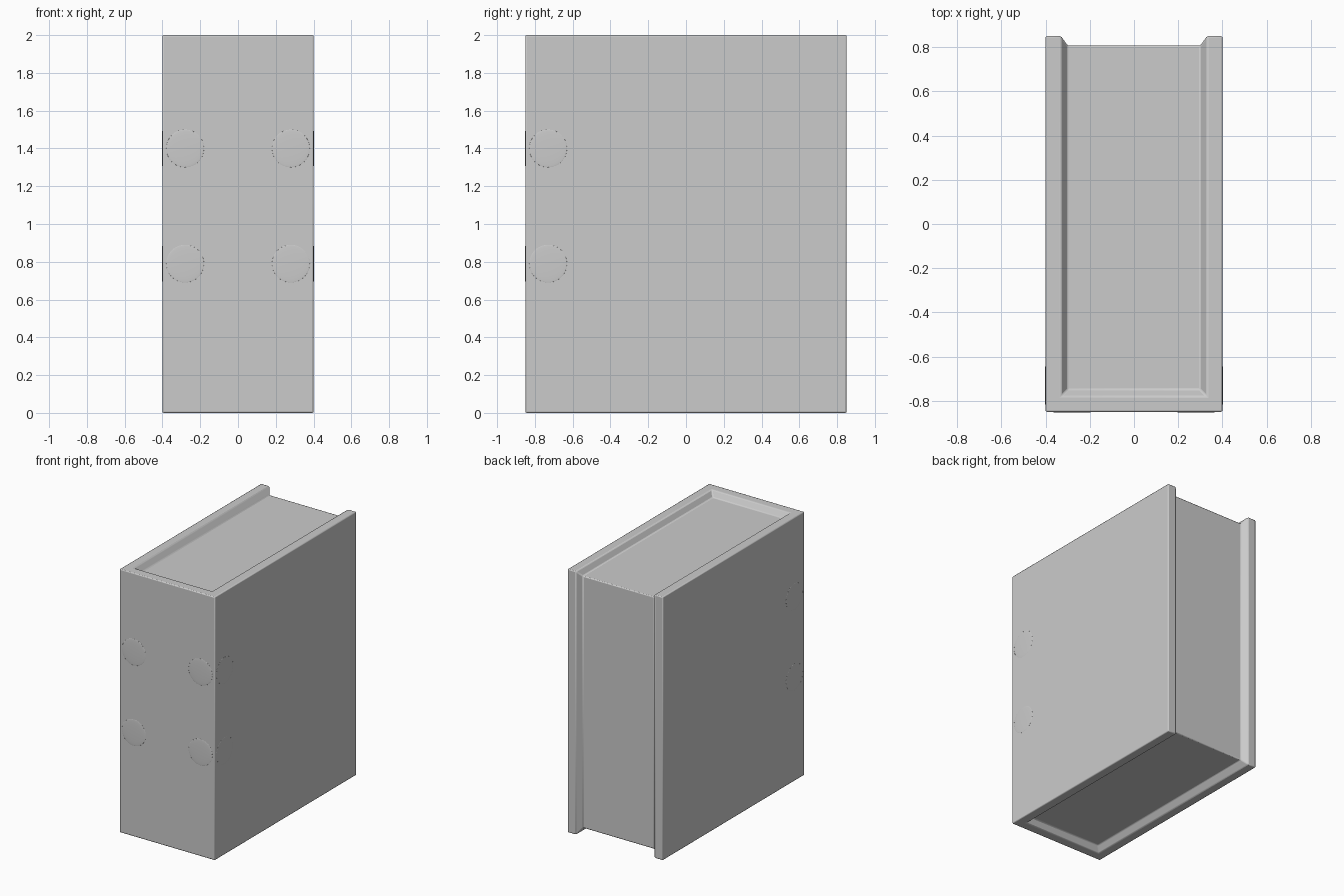
import bpy, bmesh
from math import pi

cube = bpy.data.objects.get("Cube")
if cube:
    bpy.data.objects.remove(cube, do_unlink=True)

# Single plain colour
GREY = (0.6, 0.6, 0.6, 1)
mat = bpy.data.materials.new("plain grey")
mat.use_nodes = True
mat.diffuse_color = GREY
mat.node_tree.nodes["Principled BSDF"].inputs["Base Color"].default_value = GREY

W, D, H = 0.4, 0.85, 2.0      # half width, half depth, height
RIM, SLOPE, SINK = 0.07, 0.03, 0.043


def finish(obj):
    obj.data.materials.append(mat)
    bpy.ops.object.select_all(action="DESELECT")
    obj.select_set(True)
    bpy.context.view_layer.objects.active = obj
    bpy.ops.object.shade_smooth_by_angle(angle=pi / 6)


# Case: a block with sunken panels on top, back and bottom, framed by rims
bm = bmesh.new()


def u_loop(inset, sink, end):
    """Four points round the open-backed U, at the top (1) or bottom (0)."""
    x, front, back = W - inset, inset - D, D - sink
    z = H - sink if end else sink
    return [bm.verts.new((px, py, z)) for px, py in
            ((-x, back), (-x, front), (x, front), (x, back))]


ends = [[u_loop(i, s, e) for i, s in ((0, 0), (RIM, 0), (RIM + SLOPE, SINK))]
        for e in (0, 1)]
low, high = ends

for loops in ends:
    for a, b in zip(loops, loops[1:]):
        for i in range(3):
            bm.faces.new((a[i], a[i + 1], b[i + 1], b[i]))
    bm.faces.new(loops[2])
for i in range(3):                       # outer walls
    bm.faces.new((low[0][i], low[0][i + 1], high[0][i + 1], high[0][i]))
for i in (0, 3):                         # back rims and slopes
    for k in (0, 1):
        bm.faces.new((low[k][i], low[k + 1][i], high[k + 1][i], high[k][i]))
bm.faces.new((low[2][0], low[2][3], high[2][3], high[2][0]))
bmesh.ops.recalc_face_normals(bm, faces=bm.faces)

mesh = bpy.data.meshes.new("case")
bm.to_mesh(mesh)
bm.free()
case = bpy.data.objects.new("case", mesh)
bpy.context.collection.objects.link(case)
finish(case)
bevel = case.modifiers.new("soft edges", "BEVEL")
bevel.width = 0.007
bevel.segments = 2
bevel.limit_method = "ANGLE"
bevel.angle_limit = pi / 6


# Faint, very shallow swellings near the front corners
def swelling(name, loc, scale):
    bpy.ops.mesh.primitive_uv_sphere_add(segments=32, ring_count=16, radius=1, location=loc)
    obj = bpy.context.object
    obj.name = name
    obj.scale = scale
    finish(obj)


for level, z in (("upper", 1.4), ("lower", 0.79)):
    for side, s in (("left", 1), ("right", -1)):
        swelling(f"{level}_{side}_front_swelling", (s * 0.28, -D, z), (0.1, 0.003, 0.1))
        swelling(f"{level}_{side}_side_swelling", (s * W, -0.73, z), (0.003, 0.1, 0.1))
